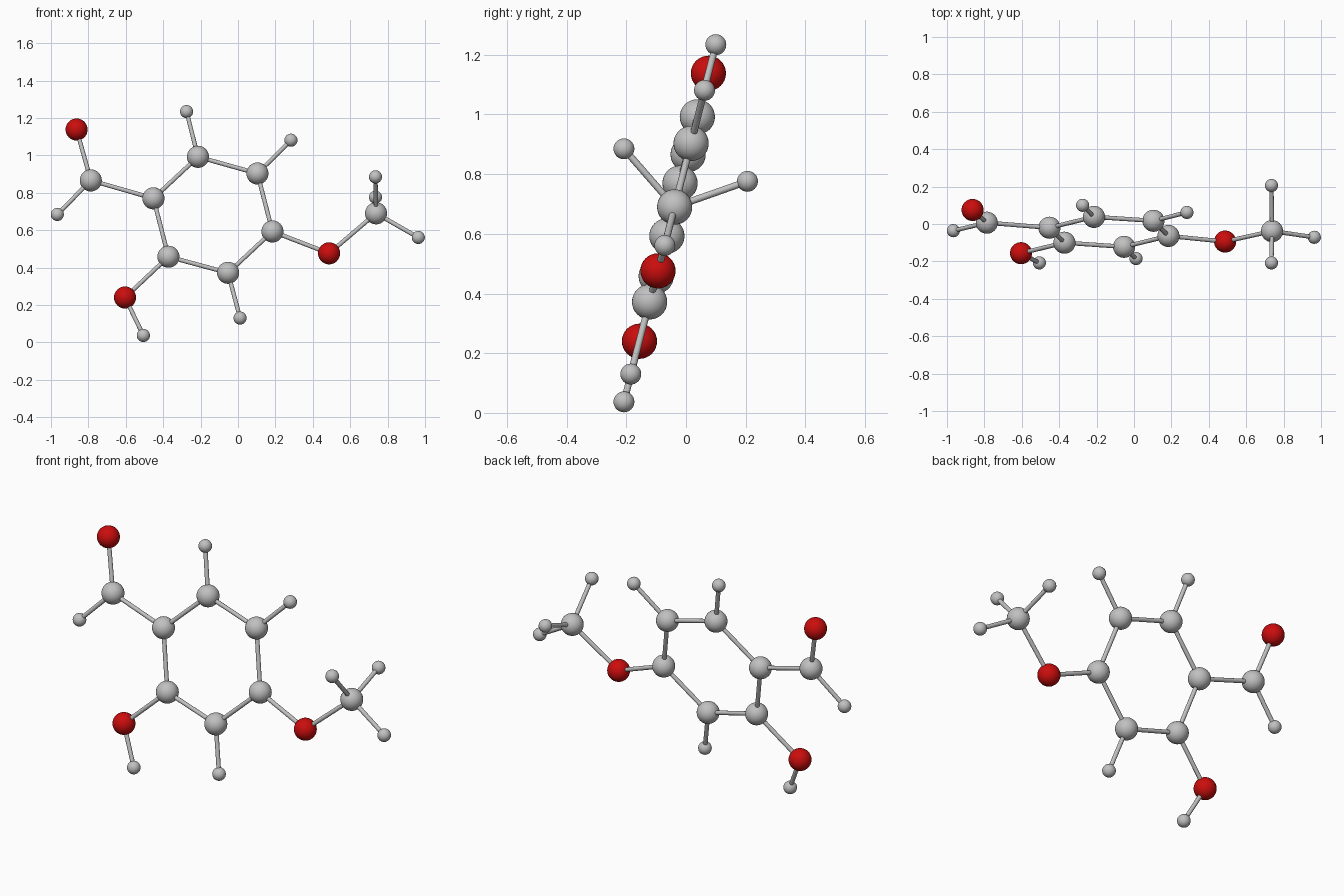
import bpy
from mathutils import Vector

cube = bpy.data.objects.get("Cube")
if cube:
    bpy.data.objects.remove(cube, do_unlink=True)


def make_material(name, rgb):
    mat = bpy.data.materials.new(name)
    mat.use_nodes = True
    mat.diffuse_color = (*rgb, 1)
    mat.node_tree.nodes["Principled BSDF"].inputs["Base Color"].default_value = (*rgb, 1)
    return mat


grey = make_material("light grey", (0.53, 0.53, 0.53))
red = make_material("deep red", (0.6, 0.004, 0.004))

# Kinds of ball: radius and colour
KINDS = {"carbon": (0.059, grey), "oxygen": (0.059, red), "hydrogen": (0.035, grey)}
BOND_RADIUS = 0.0115

# Each ball: name, kind, position, and the earlier ball it is joined to
ATOMS = [
    # six-sided ring
    ("ring_upper_right", "carbon", (-0.452, -0.02, 0.77), None),
    ("ring_top", "carbon", (-0.214, 0.038, 0.992), "ring_upper_right"),
    ("ring_upper_left", "carbon", (0.104, 0.017, 0.903), "ring_top"),
    ("ring_lower_left", "carbon", (0.184, -0.064, 0.593), "ring_upper_left"),
    ("ring_bottom", "carbon", (-0.053, -0.122, 0.372), "ring_lower_left"),
    ("ring_lower_right", "carbon", (-0.372, -0.1, 0.458), "ring_bottom"),
    # hydrogens on the ring
    ("ring_top_hydrogen", "hydrogen", (-0.275, 0.1, 1.234), "ring_top"),
    ("ring_left_hydrogen", "hydrogen", (0.283, 0.062, 1.081), "ring_upper_left"),
    ("ring_bottom_hydrogen", "hydrogen", (0.011, -0.185, 0.13), "ring_bottom"),
    # upper right branch
    ("aldehyde_carbon", "carbon", (-0.787, 0.007, 0.866), "ring_upper_right"),
    ("aldehyde_oxygen", "oxygen", (-0.863, 0.075, 1.138), "aldehyde_carbon"),
    ("aldehyde_hydrogen", "hydrogen", (-0.966, -0.036, 0.684), "aldehyde_carbon"),
    # lower right branch
    ("hydroxyl_oxygen", "oxygen", (-0.604, -0.156, 0.24), "ring_lower_right"),
    ("hydroxyl_hydrogen", "hydrogen", (-0.506, -0.208, 0.037), "hydroxyl_oxygen"),
    # left branch
    ("ether_oxygen", "oxygen", (0.487, -0.094, 0.476), "ring_lower_left"),
    ("methyl_carbon", "carbon", (0.738, -0.038, 0.69), "ether_oxygen"),
    ("methyl_outer_hydrogen", "hydrogen", (0.964, -0.071, 0.561), "methyl_carbon"),
    ("methyl_front_hydrogen", "hydrogen", (0.735, -0.208, 0.885), "methyl_carbon"),
    ("methyl_back_hydrogen", "hydrogen", (0.735, 0.206, 0.776), "methyl_carbon"),
]


def finish(name, mat):
    obj = bpy.context.object
    obj.name = name
    obj.data.materials.append(mat)
    bpy.ops.object.shade_smooth_by_angle()


def add_bond(start, end):
    a, b = position[start], position[end]
    bpy.ops.mesh.primitive_cylinder_add(
        vertices=16, radius=BOND_RADIUS, depth=(b - a).length, location=(a + b) / 2,
        rotation=(b - a).to_track_quat("Z", "Y").to_euler())
    finish(f"bond_{start}_to_{end}", grey)


# Balls, each with the rod to its neighbour
position = {name: Vector(spot) for name, kind, spot, joined in ATOMS}
for name, kind, spot, joined in ATOMS:
    radius, mat = KINDS[kind]
    bpy.ops.mesh.primitive_uv_sphere_add(segments=32, ring_count=16, radius=radius, location=spot)
    finish(name, mat)
    if joined:
        add_bond(joined, name)

# Rod that closes the ring
add_bond("ring_lower_right", "ring_upper_right")
